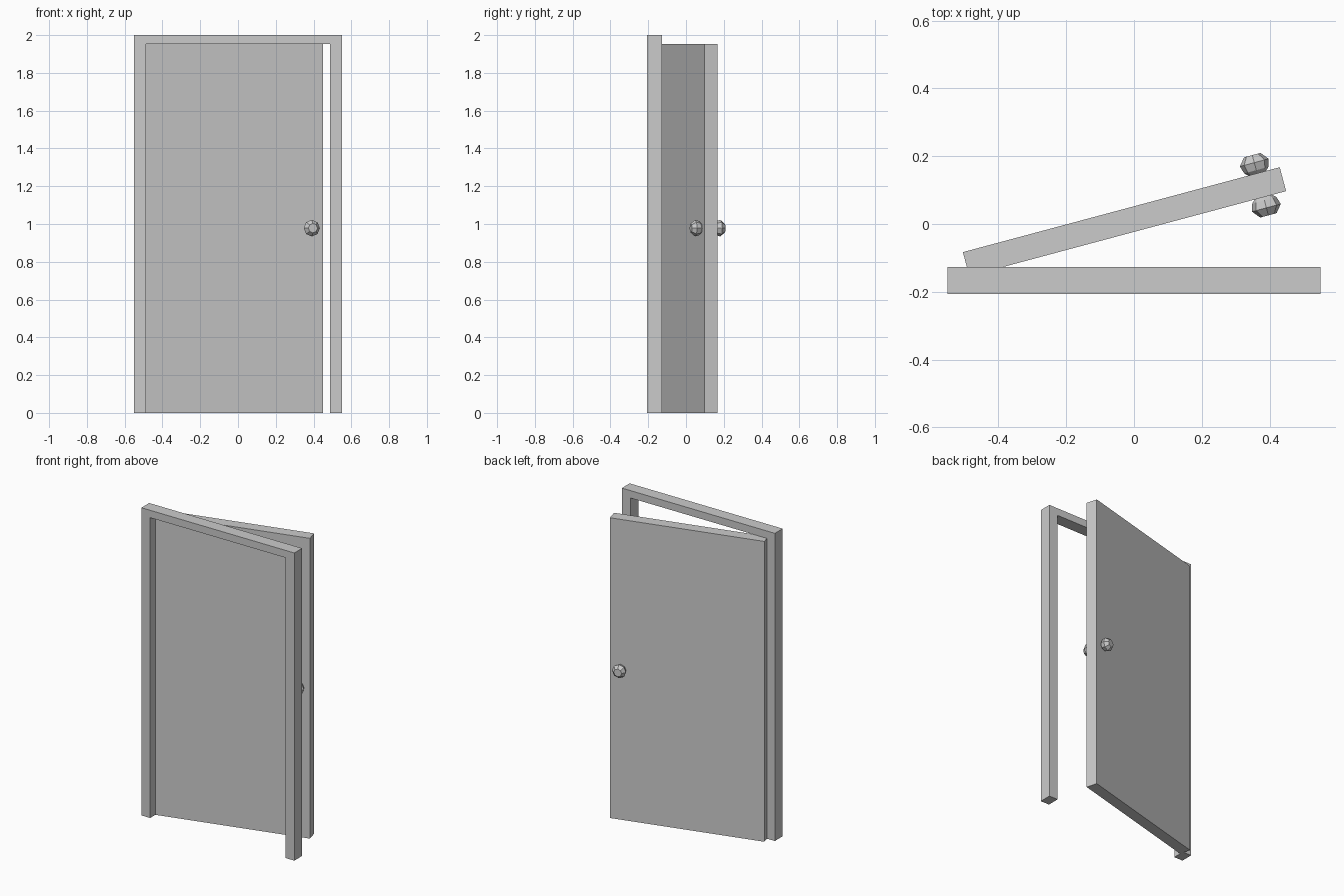
import bpy, bmesh, math
from mathutils import Matrix

if "Cube" in bpy.data.objects:
    bpy.data.objects.remove(bpy.data.objects["Cube"])

ANGLE = math.radians(15)
HINGE = Matrix.Translation((-0.028, 0.007, 0)) @ Matrix.Rotation(ANGLE, 4, 'Z')


def add_object(name, bm, matrix=Matrix()):
    bmesh.ops.transform(bm, matrix=matrix, verts=bm.verts)
    bmesh.ops.recalc_face_normals(bm, faces=bm.faces)
    mesh = bpy.data.meshes.new(name)
    bm.to_mesh(mesh)
    bm.free()
    obj = bpy.data.objects.new(name, mesh)
    bpy.context.collection.objects.link(obj)
    return obj


# Door frame: arch-shaped profile extruded through its depth
bm = bmesh.new()
outline = [(-0.55, 0), (-0.55, 2), (0.55, 2), (0.55, 0),
           (0.487, 0), (0.487, 1.952), (-0.487, 1.952), (-0.487, 0)]
face = bm.faces.new([bm.verts.new((x, -0.207, z)) for x, z in outline])
ext = bmesh.ops.extrude_face_region(bm, geom=[face])
bmesh.ops.translate(bm, vec=(0, 0.08, 0),
                    verts=[v for v in ext['geom'] if isinstance(v, bmesh.types.BMVert)])
add_object("door_frame", bm)

# Door panel, swung ajar
bm = bmesh.new()
bmesh.ops.create_cube(bm, size=1)
add_object("door_panel", bm, HINGE @ Matrix.Translation((0, 0, 0.976))
           @ Matrix.Diagonal((0.968, 0.073, 1.952, 1)))

# Faceted knobs, one on each face: (radius, distance from door centre)
PROFILE = [(0.020, 0.030), (0.037, 0.046), (0.044, 0.069), (0.025, 0.092)]
SIDES = 8
for name, turn in (("knob_front", 90), ("knob_back", -90)):
    bm = bmesh.new()
    rings = []
    for r, d in PROFILE:
        rings.append([bm.verts.new((r * math.cos(2 * math.pi * i / SIDES),
                                    r * math.sin(2 * math.pi * i / SIDES), d))
                      for i in range(SIDES)])
    for a, b in zip(rings, rings[1:]):
        for i in range(SIDES):
            j = (i + 1) % SIDES
            bm.faces.new((a[i], a[j], b[j], b[i]))
    bm.faces.new(rings[0])
    bm.faces.new(rings[-1])
    add_object(name, bm, HINGE @ Matrix.Translation((0.415, 0, 0.978))
               @ Matrix.Rotation(math.radians(turn), 4, 'X'))
